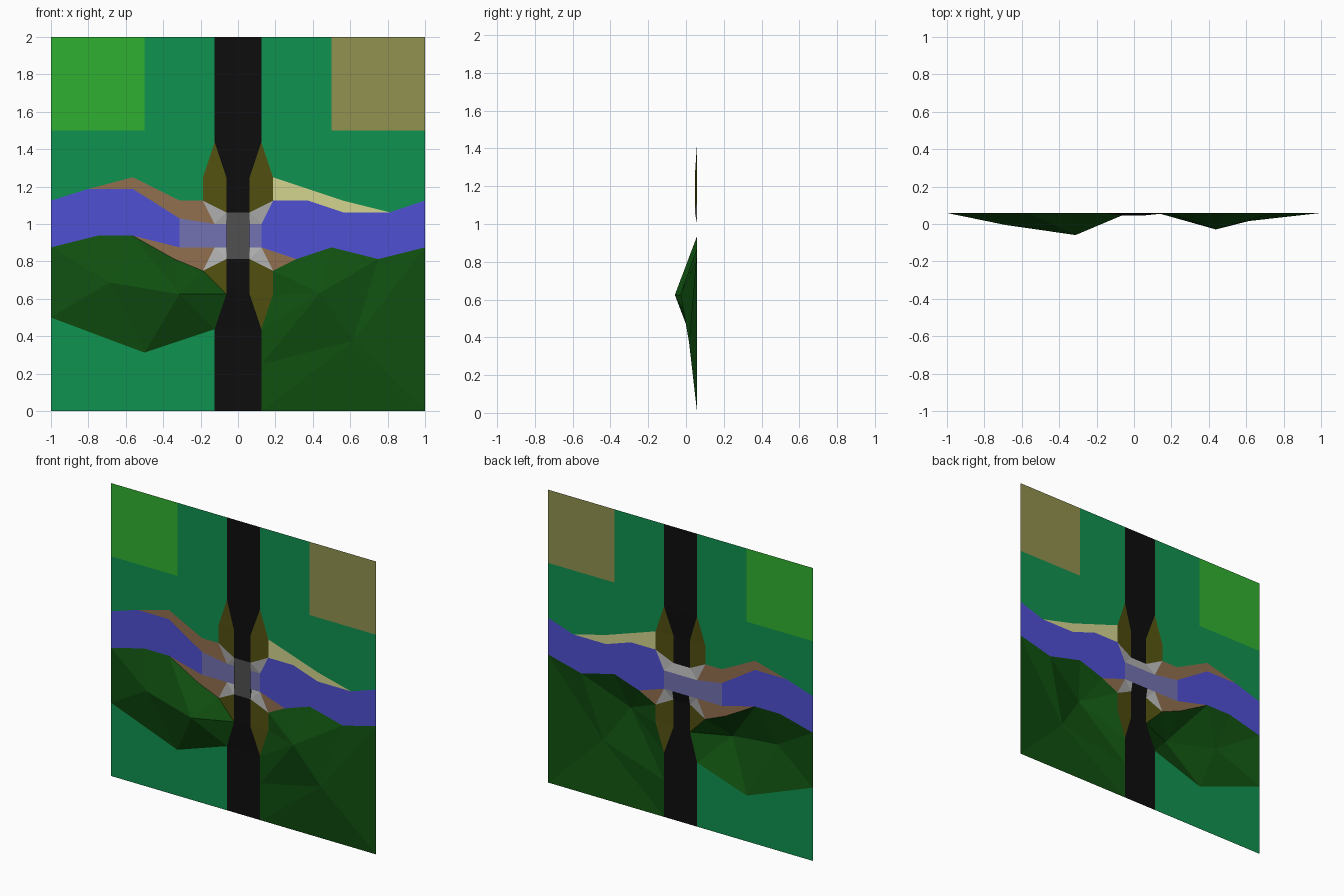
import bpy

if "Cube" in bpy.data.objects:
    bpy.data.objects.remove(bpy.data.objects["Cube"])

BASE = 0.059      # y of the flat sheet; heights rise toward -y
R = 0.0125        # raised road height
MID = 0.9375      # z of the crossing's mirror line


def colour(name, rgb):
    m = bpy.data.materials.new(name)
    m.diffuse_color = [(c / 255 / 12.92 if c < 11 else ((c / 255 + 0.055) / 1.055) ** 2.4)
                       for c in rgb] + [1]
    m.use_nodes = True
    m.node_tree.nodes["Principled BSDF"].inputs["Base Color"].default_value = m.diffuse_color
    return m


GRASS = colour("grass", (16, 146, 80))
LAWN = colour("lawn", (48, 176, 48))
FIELD = colour("field", (146, 146, 80))
ROAD = colour("asphalt", (13, 13, 13))
DECK = colour("deck", (80, 80, 80))
WATER = colour("water", (80, 80, 212))
SHALLOW = colour("shallow", (114, 114, 178))
SOIL = colour("soil", (146, 112, 80))
SAND = colour("sand", (212, 212, 144))
BANK = colour("embankment", (82, 80, 16))
STONE = colour("stone", (178, 178, 178))
FOREST = colour("forest", (16, 80, 16))


def sheet(name, mat, faces):
    """Faces are polygons of (x, z[, height]) points, turned to face the front."""
    verts, index, polys = [], {}, []
    for face in faces:
        pts = [(p[0], p[1], p[2] if len(p) > 2 else 0) for p in face]
        area = sum(a[0] * b[1] - b[0] * a[1] for a, b in zip(pts, pts[1:] + pts[:1]))
        if area < 0:
            pts.reverse()
        poly = []
        for p in pts:
            if p not in index:
                index[p] = len(verts)
                verts.append((p[0], BASE - p[2], p[1]))
            poly.append(index[p])
        polys.append(poly)
    me = bpy.data.meshes.new(name)
    me.from_pydata(verts, [], polys)
    me.materials.append(mat)
    ob = bpy.data.objects.new(name, me)
    bpy.context.collection.objects.link(ob)
    return ob


def fan(centre, chain):
    return [[centre, a, b] for a, b in zip(chain, chain[1:])]


def flip(faces, sx, sz):
    return [[(p[0] * sx, MID + (p[1] - MID) * sz) + tuple(p[2:]) for p in f] for f in faces]


def box(x0, x1, z0, z1, h=0):
    return [(x0, z0, h), (x1, z0, h), (x1, z1, h), (x0, z1, h)]


# Shorelines, left to right
nw_shore = [(-1, 1.125), (-.8, 1.1875), (-.5625, 1.1875), (-.3125, 1.03)]
sw_shore = [(-1, .875), (-.75, .9375), (-.5625, .9375), (-.3125, .875)]
ne_shore = [(.125, 1), (.1875, 1.125), (.375, 1.125), (.5625, 1.0625), (.8125, 1.0625), (1, 1.125)]
se_shore = [(.125, .875), (.3125, .8125), (.5, .875), (.75, .8125), (1, .875)]

# River
sheet("river_left", WATER, [nw_shore + sw_shore[::-1]])
sheet("river_right", WATER, [ne_shore + se_shore[::-1]])
sheet("river_shallows", SHALLOW, [[(-.3125, 1.03), (-.125, 1), (.125, 1), (.125, .875),
                                   (-.125, .875), (-.3125, .875)]])

# Soil and sand banks
soil_top = [(-.8, 1.1875), (-.5625, 1.25), (-.3125, 1.125), (-.1875, 1.125)]
sheet("soil_bank_upper", SOIL, [soil_top + [(-.125, 1)] + nw_shore[:0:-1]])
sheet("soil_bank_lower_left", SOIL, [sw_shore[2:] + [(-.125, .875), (-.1875, .75), (-.34, .8125)]])
sheet("soil_bank_lower_right", SOIL, [[(.125, .875), (.3125, .8125), (.1875, .75)]])
sheet("sand_bank", SAND, [ne_shore[1:5] + [(.5625, 1.125), (.1875, 1.25)]])

# Grassland and fields
sheet("grass_upper_left", GRASS, [[nw_shore[0]] + soil_top + [
    (-.1875, 1.25), (-.125, 1.4375), (-.125, 2), (-.5, 2), (-.5, 1.5), (-1, 1.5)]])
sheet("grass_upper_right", GRASS, [[(1, 1.125), (.8125, 1.0625), (.5625, 1.125), (.1875, 1.25),
                                    (.125, 1.4375), (.125, 2), (.5, 2), (.5, 1.5), (1, 1.5)]])
sheet("grass_lower_left", GRASS, [[(-1, 0), (-.125, 0), (-.125, .4375), (-.5, .3125), (-1, .5)]])
sheet("lawn_square", LAWN, [box(-1, -.5, 1.5, 2)])
sheet("field_square", FIELD, [box(.5, 1, 1.5, 2)])

# Road, ramping up to the bridge on both sides
half_road = [box(-.125, .125, 1.4375, 2),
             [(-.125, 1.4375), (.125, 1.4375), (.0625, 1.25, R), (-.0625, 1.25, R)],
             box(-.0625, .0625, 1.0625, 1.25, R)]
sheet("road_upper", ROAD, half_road)
lower = flip(half_road[1:], 1, -1)
sheet("road_lower", ROAD, [box(-.125, .125, 0, .4375)] + lower)
sheet("bridge_deck", DECK, [box(-.0625, .0625, .8125, 1.0625, R)])

# Embankments and stone abutments, mirrored around the crossing
slope = [[(-.125, 1.4375), (-.1875, 1.25), (-.0625, 1.25, R)],
         [(-.1875, 1.25), (-.1875, 1.125), (-.0625, 1.25, R)],
         [(-.1875, 1.125), (-.0625, 1.0625, R), (-.0625, 1.25, R)]]
wing = [[(-.1875, 1.125), (-.125, 1), (-.0625, 1.0625, R)],
        [(-.125, 1), (-.0625, 1), (-.0625, 1.0625, R)]]
for sx, sz, place in ((1, 1, "upper_left"), (-1, 1, "upper_right"),
                      (1, -1, "lower_left"), (-1, -1, "lower_right")):
    sheet("embankment_" + place, BANK,
          flip(slope[2:] if place == "lower_left" else slope, sx, sz))
    sheet("abutment_" + place, STONE, flip(wing, sx, sz))
under = [[(-.0625, 1), (.0625, 1), (.0625, 1.0625, R), (-.0625, 1.0625, R)]]
sheet("under_bridge_wall_upper", STONE, under)
sheet("under_bridge_wall_lower", ROAD, flip(under, 1, -1))

# Forested hills: a fan of facets around each peak
p1, p2 = (-.6875, .6875, .064), (-.3125, .625, .118)
low, top = (-.5, .3125), (-.5625, .9375)
sheet("hill_left", FOREST,
      fan(p1, [p2, top, (-.75, .9375), (-1, .875), (-1, .5), low, p2]) +
      fan(p2, [low, (-.125, .4375), (-.0625, .625, R), (-.1875, .75), (-.34, .8125), top]))
q1, q2 = (.4375, .63, .088), (.615, .375, .043)
side, crest = (.125, .25), (.75, .8125)
sheet("hill_right", FOREST,
      fan(q1, [q2, crest, (.5, .875), (.3125, .8125), (.1875, .75), (.1875, .625),
               (.125, .4375), side, q2]) +
      fan(q2, [crest, (1, .875), (1, 0), (.125, 0), side]))
